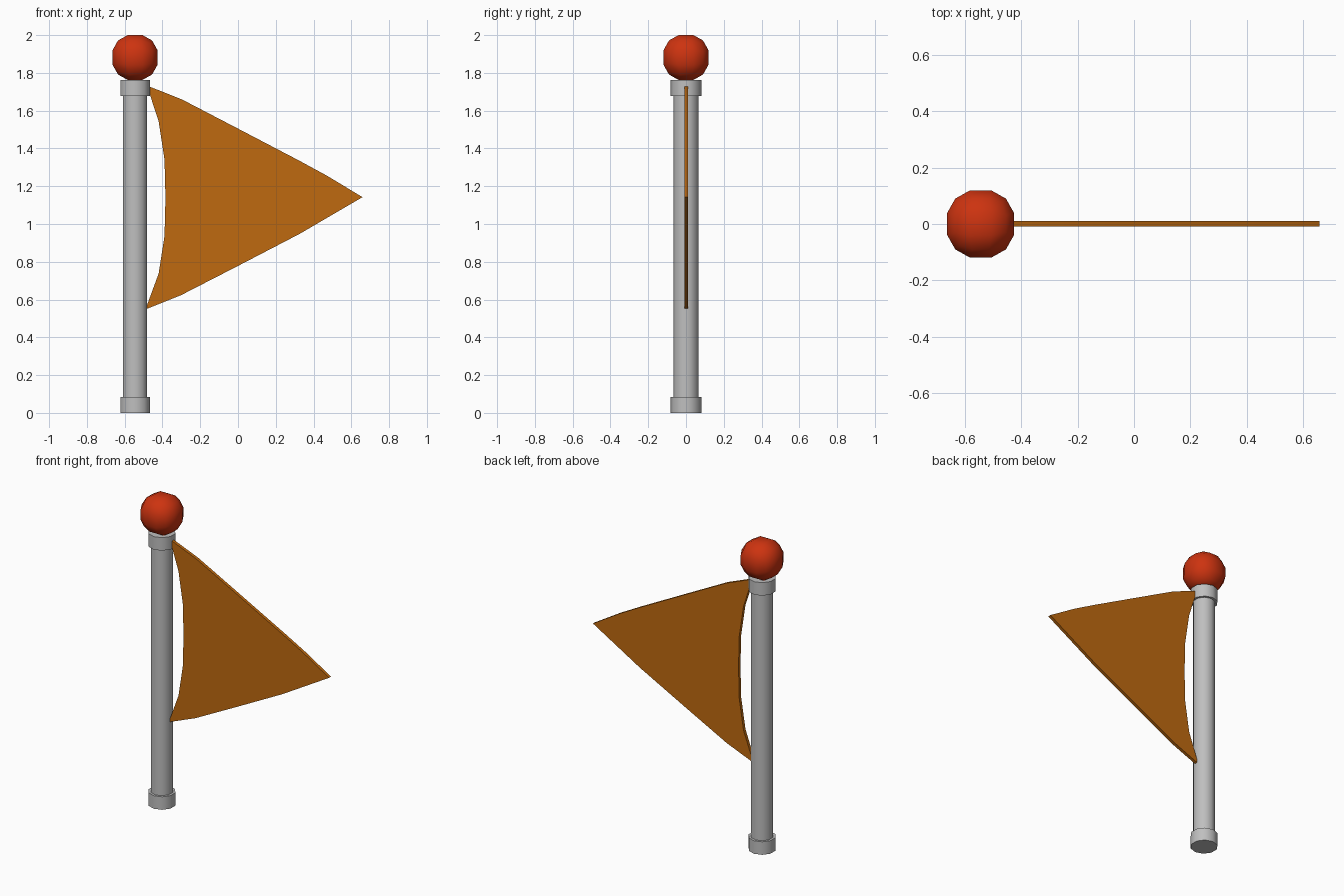
import bpy, bmesh, math
from mathutils import Vector

cube = bpy.data.objects.get("Cube")
if cube:
    bpy.data.objects.remove(cube, do_unlink=True)

POLE_X = -0.545


def material(name, rgb, rough=0.6):
    m = bpy.data.materials.new(name)
    m.use_nodes = True
    m.diffuse_color = (*rgb, 1)
    bsdf = m.node_tree.nodes["Principled BSDF"]
    bsdf.inputs["Base Color"].default_value = (*rgb, 1)
    bsdf.inputs["Roughness"].default_value = rough
    return m


grey = material("pole grey", (0.52, 0.52, 0.52))
red = material("ball red", (0.61, 0.033, 0.005))
orange = material("flag orange", (0.52, 0.143, 0.005))


def add_object(name, bm, mat, angle):
    bmesh.ops.recalc_face_normals(bm, faces=bm.faces)
    mesh = bpy.data.meshes.new(name)
    bm.to_mesh(mesh)
    bm.free()
    mesh.materials.append(mat)
    obj = bpy.data.objects.new(name, mesh)
    bpy.context.collection.objects.link(obj)
    bpy.ops.object.select_all(action='DESELECT')
    obj.select_set(True)
    bpy.context.view_layer.objects.active = obj
    bpy.ops.object.shade_smooth_by_angle(angle=math.radians(angle))
    return obj


def prism(name, radius, z0, z1, sides=10):
    """Upright closed cylinder with a corner pointing to the front and back."""
    bm = bmesh.new()
    bmesh.ops.create_cone(bm, cap_ends=True, segments=sides, radius1=radius,
                          radius2=radius, depth=z1 - z0)
    for v in bm.verts:
        top = v.co.z > 0
        a = math.atan2(v.co.x, v.co.y)
        a = round(a / (math.tau / sides)) * math.tau / sides
        v.co = (POLE_X + radius * math.sin(a), radius * math.cos(a), z1 if top else z0)
    return add_object(name, bm, grey, 40)


# Pole with a collar at each end
prism("pole", 0.067, 0.02, 1.74)
prism("bottom_collar", 0.082, 0.0, 0.084)
prism("top_collar", 0.082, 1.678, 1.762)

# Ball: cube cut into 3 x 3 faces per side and pushed out to a sphere
bm = bmesh.new()
bmesh.ops.create_cube(bm, size=2)
bmesh.ops.subdivide_edges(bm, edges=bm.edges[:], cuts=2, use_grid_fill=True)
for v in bm.verts:
    v.co = v.co.normalized() * 0.131 + Vector((POLE_X, 0, 1.8815))
add_object("ball", bm, red, 60)

# Pennant: outline in x and z, extruded to a thin slab
outline = [
    (-0.482, 1.733), (-0.294, 1.658), (0.0, 1.505), (0.325, 1.335), (0.474, 1.254),
    (0.659, 1.142),
    (0.474, 1.034), (0.325, 0.947), (0.0, 0.778), (-0.30, 0.624), (-0.490, 0.548),
    (-0.42, 0.738), (-0.389, 0.937), (-0.384, 1.14), (-0.389, 1.34), (-0.42, 1.543),
]
bm = bmesh.new()
face = bm.faces.new([bm.verts.new((x, -0.009, z)) for x, z in outline])
side = bmesh.ops.extrude_face_region(bm, geom=[face])
bmesh.ops.translate(bm, vec=(0, 0.02, 0),
                    verts=[g for g in side["geom"] if isinstance(g, bmesh.types.BMVert)])
add_object("flag", bm, orange, 30)
